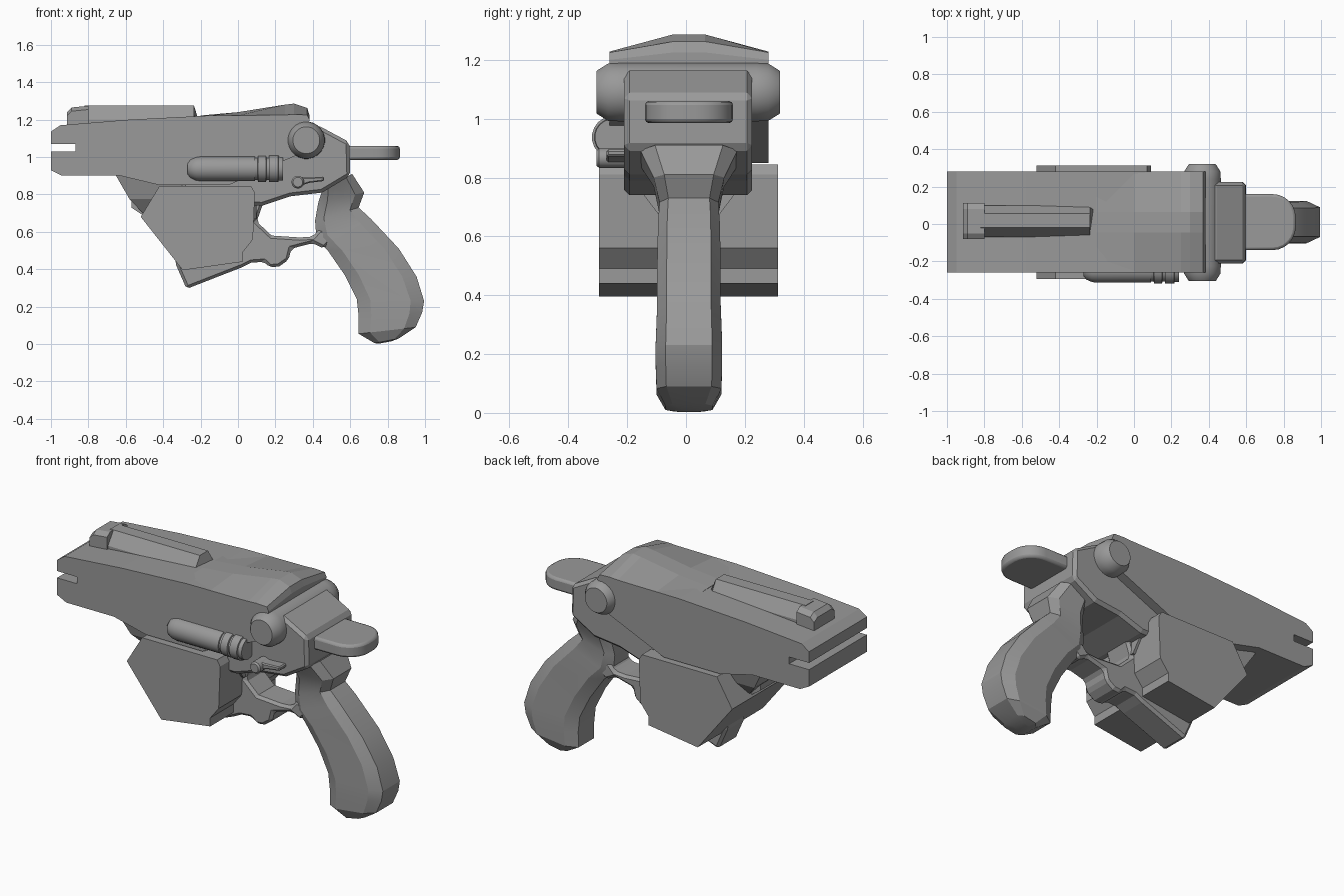
import bpy, bmesh, math
from mathutils import Vector

CY = 0.01  # centre line of the body in y
grey = bpy.data.materials.new("mid grey")
grey.diffuse_color = (0.32, 0.32, 0.32, 1)


def finish(name, bm, smooth=None, bevel=0.0, segments=1):
    bmesh.ops.recalc_face_normals(bm, faces=bm.faces)
    me = bpy.data.meshes.new(name)
    bm.to_mesh(me)
    bm.free()
    me.materials.append(grey)
    ob = bpy.data.objects.new(name, me)
    bpy.context.collection.objects.link(ob)
    if bevel:
        mod = ob.modifiers.new("bevel", 'BEVEL')
        mod.width, mod.segments = bevel, segments
        mod.limit_method, mod.angle_limit = 'ANGLE', math.radians(40)
    if smooth:
        bpy.ops.object.select_all(action='DESELECT')
        ob.select_set(True)
        bpy.context.view_layer.objects.active = ob
        bpy.ops.object.shade_smooth_by_angle(angle=math.radians(smooth))
    return ob


def slab(name, profile, y0, y1, **kw):
    """Side profile (x, z) extruded across y."""
    bm = bmesh.new()
    face = bm.faces.new([bm.verts.new((x, y0, z)) for x, z in profile])
    ext = bmesh.ops.extrude_face_region(bm, geom=[face])
    bmesh.ops.translate(bm, vec=(0, y1 - y0, 0),
                        verts=[v for v in ext["geom"] if isinstance(v, bmesh.types.BMVert)])
    return finish(name, bm, **kw)


def loft(name, rings, **kw):
    """Skin a list of equal-length closed rings and cap both ends."""
    bm = bmesh.new()
    rows = [[bm.verts.new(p) for p in ring] for ring in rings]
    n = len(rows[0])
    for a, b in zip(rows, rows[1:]):
        for i in range(n):
            j = (i + 1) % n
            bm.faces.new((a[i], a[j], b[j], b[i]))
    bm.faces.new(rows[0])
    bm.faces.new(rows[-1])
    return finish(name, bm, **kw)


def lathe(name, stations, origin, axis, n=20, **kw):
    """Turned part: stations are (distance along axis, radius)."""
    rings = []
    for d, r in stations:
        ring = []
        for i in range(n):
            a = 2 * math.pi * (i + 0.5) / n
            u, v = r * math.cos(a), r * math.sin(a)
            off = (d, u, v) if axis == 'x' else (u, d, v)
            ring.append(Vector(origin) + Vector(off))
        rings.append(ring)
    return loft(name, rings, **kw)


# Slide with the muzzle slot
slab("slide", [(-1, 1.07), (-1, 1.136), (-0.95, 1.17), (-0.58, 1.2), (-0.15, 1.222),
               (0.37, 1.225), (0.38, 1.19), (0.36, 1.03), (-0.05, 0.85), (-0.42, 0.85),
               (-0.63, 0.9), (-0.94, 0.9), (-1, 0.93), (-1, 1.03), (-0.87, 1.03),
               (-0.87, 1.07)], -0.26, 0.28)

# Peaked roof at the rear of the slide: x, edge height, ridge height
roof = [(-0.2, 1.215, 1.222), (0.0, 1.222, 1.24), (0.25, 1.225, 1.28),
        (0.3, 1.228, 1.286), (0.37, 1.225, 1.262), (0.382, 1.2, 1.225)]
loft("slide_roof", [[(x, -0.26, 1.19), (x, -0.26, e), (x, -0.045, r), (x, 0.065, r),
                     (x, 0.28, e), (x, 0.28, 1.19)] for x, e, r in roof])

# Top rail and front sight
loft("top_rail", [[(x0, -0.07, 1.16), (x0, 0.1, 1.16), (x1, 0.1, 1.2), (x1, 0.055, 1.275),
                   (x1, -0.02, 1.275), (x1, -0.07, 1.2)]
                  for x0, x1 in [(-0.82, -0.82), (-0.2, -0.235)]])
loft("front_sight", [[(x, -0.08, 1.15), (x, 0.112, 1.15), (x, 0.112, h - 0.02),
                      (x, 0.08, h), (x, -0.05, h), (x, -0.08, h - 0.02)]
                     for x, h in [(-0.915, 1.24), (-0.89, 1.265), (-0.8, 1.274)]])

# Frame behind and below the slide
slab("frame", [(-0.3, 1.1), (0.3, 1.17), (0.44, 1.163), (0.595, 1.08), (0.6, 0.9),
               (0.45, 0.81), (0.28, 0.79), (0.13, 0.74), (-0.3, 0.75)],
     -0.21, 0.225, bevel=0.018)

# Tapered underside between the frame and the front of the side block
loft("frame_taper", [[(x0, CY - w, z), (x0, CY + w, z), (x1, CY + w, z), (x1, CY - w, z)]
                     for x0, x1, z, w in [(-0.655, 0.1, 0.905, 0.215),
                                          (-0.58, 0.1, 0.775, 0.18),
                                          (-0.48, 0.1, 0.67, 0.1)]])
slab("frame_catch", [(-0.57, 0.8), (-0.57, 0.73), (-0.51, 0.69), (-0.44, 0.7),
                     (-0.44, 0.84)], -0.1, 0.12)

# Wide angular block under the slide
slab("side_block", [(-0.42, 0.845), (0.07, 0.845), (0.09, 0.81), (0.08, 0.56), (0.025, 0.49),
                    (0.025, 0.44), (-0.295, 0.395), (-0.52, 0.68)], -0.295, 0.312)

# Lower spine with trigger guard
slab("trigger_guard", [(-0.4, 0.8), (-0.33, 0.42), (-0.275, 0.295), (0.02, 0.41), (0.07, 0.435),
                       (0.14, 0.44), (0.17, 0.41), (0.22, 0.415), (0.27, 0.45), (0.285, 0.51),
                       (0.4, 0.54), (0.46, 0.51), (0.52, 0.57), (0.44, 0.62), (0.4, 0.575),
                       (0.33, 0.57), (0.18, 0.58), (0.1, 0.655), (0.13, 0.74), (0.13, 0.8)],
     -0.08, 0.1, bevel=0.015)

# Grip: front x, front z, back x, back z, half width
grip = [(0.45, 0.82, 0.61, 0.91, 0.165), (0.43, 0.76, 0.675, 0.81, 0.12),
        (0.412, 0.66, 0.645, 0.73, 0.1), (0.42, 0.56, 0.71, 0.67, 0.105),
        (0.48, 0.5, 0.86, 0.51, 0.108), (0.57, 0.37, 0.955, 0.36, 0.108),
        (0.635, 0.24, 0.995, 0.23, 0.113), (0.645, 0.15, 0.985, 0.17, 0.113),
        (0.645, 0.055, 0.95, 0.09, 0.11), (0.73, 0.005, 0.86, 0.03, 0.08)]
rings = []
for fx, fz, bx, bz, w in grip:
    ring = []
    for t, k in [(0, -0.66), (0.2, -1), (0.8, -1), (1, -0.7),
                 (1, 0.7), (0.8, 1), (0.2, 1), (0, 0.66)]:
        ring.append((fx + (bx - fx) * t, CY + k * w, max(0, fz + (bz - fz) * t)))
    rings.append(ring)
# slightly rounded underside
rings.append([Vector(p).lerp(Vector((0.78, CY, 0)), 0.5) for p in rings[-1]])
loft("grip", rings, smooth=25)

# Rear tab with rounded end
tab = [(0.55, -0.15), (0.74, -0.15)]
tab += [(0.74 + 0.125 * math.sin(a), -0.025 - 0.125 * math.cos(a))
        for a in [math.radians(15 * i) for i in range(1, 7)]]
tab += [(x, -y) for x, y in reversed(tab)]
loft("rear_tab", [[(x, y + CY, z) for x, y in tab] for z in (0.985, 1.06)],
     bevel=0.014, segments=2, smooth=30)

# Cross drum through the rear of the slide
lathe("cross_drum", [(-0.305, 0.072), (-0.3, 0.076), (-0.265, 0.098), (-0.225, 0.1),
                     (0.24, 0.1), (0.28, 0.098), (0.315, 0.076), (0.32, 0.072)],
      (0.365, 0, 1.09), 'y', n=24, smooth=30)

# Side canister with collar rings
lathe("side_canister", [(-0.27, 0.03), (-0.255, 0.05), (-0.225, 0.063), (-0.205, 0.066),
                        (0.09, 0.066), (0.092, 0.06), (0.105, 0.06), (0.107, 0.07),
                        (0.15, 0.07), (0.152, 0.06), (0.165, 0.06), (0.167, 0.072),
                        (0.215, 0.072), (0.217, 0.064), (0.24, 0.062)],
      (0, -0.248, 0.937), 'x', smooth=30)

# Small side lever
lathe("lever_pivot", [(-0.305, 0.026), (-0.295, 0.034), (-0.2, 0.034)],
      (0.32, 0, 0.866), 'y', n=16, smooth=30)
slab("lever_arm", [(0.32, 0.895), (0.36, 0.89), (0.46, 0.895), (0.46, 0.872),
                   (0.38, 0.862), (0.33, 0.845)], -0.27, -0.2, bevel=0.006)
